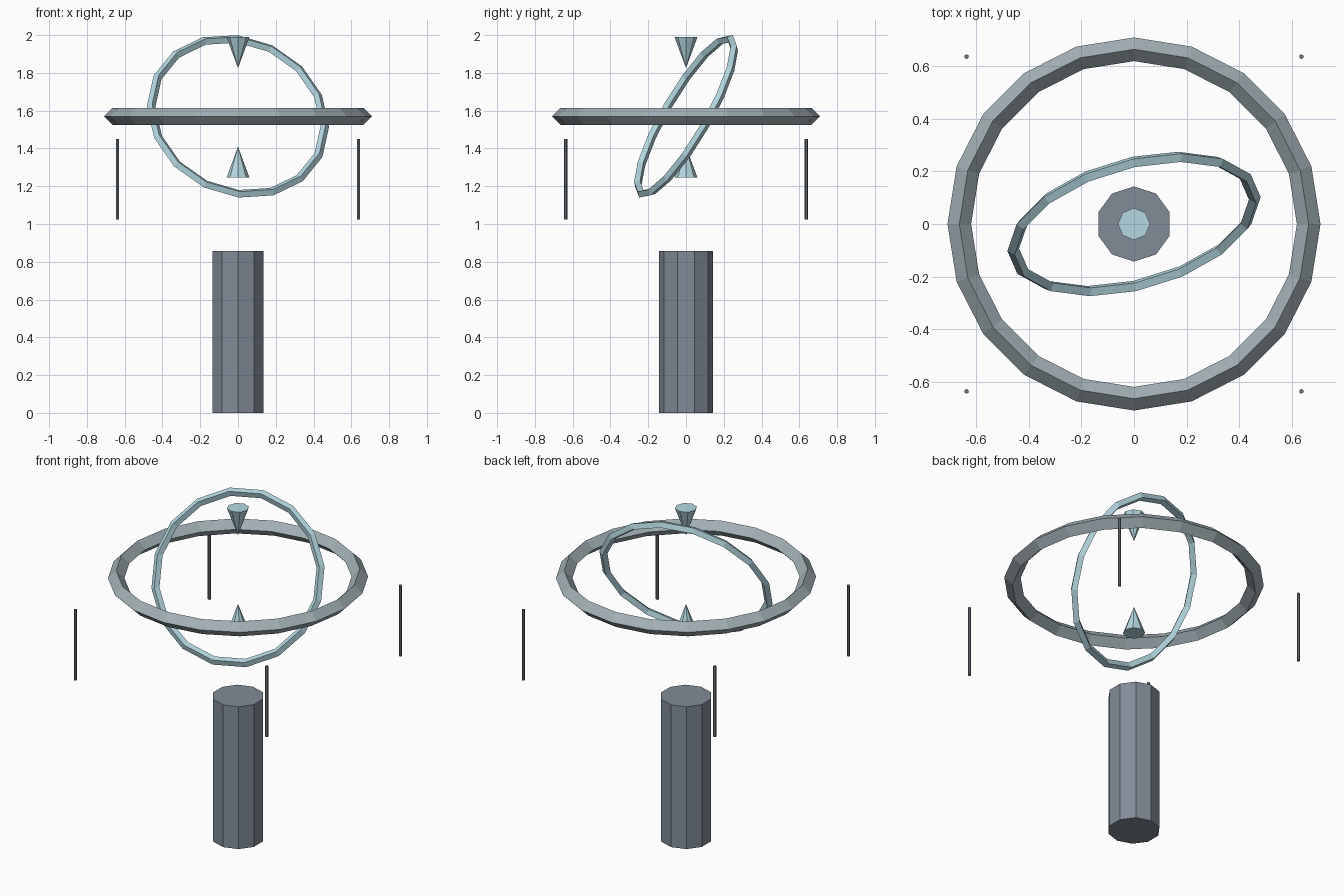
import bpy
from math import pi

if "Cube" in bpy.data.objects:
    bpy.data.objects.remove(bpy.data.objects["Cube"])


def material(name, rgb):
    m = bpy.data.materials.new(name)
    m.diffuse_color = (*rgb, 1)
    m.use_nodes = True
    m.node_tree.nodes["Principled BSDF"].inputs["Base Color"].default_value = m.diffuse_color
    return m


STONE = material("stone", (0.22, 0.26, 0.31))
METAL = material("metal", (0.36, 0.43, 0.46))
DARK = material("dark_metal", (0.16, 0.19, 0.22))
PALE = material("pale_blue", (0.46, 0.69, 0.76))


def finish(name, mat):
    ob = bpy.context.object
    ob.name = name
    ob.data.materials.append(mat)
    return ob


def ring(name, major, minor, segments, rotation, mat):
    # diamond cross-section hoop
    bpy.ops.mesh.primitive_torus_add(
        major_radius=major, minor_radius=minor, major_segments=segments,
        minor_segments=4, location=(0, 0, 1.57), rotation=rotation)
    return finish(name, mat)


def prism(name, sides, r_bottom, r_top, z0, z1, mat, x=0, y=0):
    bpy.ops.mesh.primitive_cone_add(
        vertices=sides, radius1=r_bottom, radius2=r_top, depth=z1 - z0,
        location=(x, y, (z0 + z1) / 2))
    return finish(name, mat)


# Central pillar
prism("pillar", 10, 0.143, 0.143, 0, 0.857, STONE)

# Floating hoops: level outer one, tilted inner one
ring("outer_ring", 0.665, 0.045, 20, (0, 0, 0), METAL)
ring("inner_ring", 0.473, 0.023, 16, (1.0, 0.45, 0), PALE)

# Spikes pointing at each other
prism("lower_spike", 8, 0.061, 0, 1.245, 1.41, PALE)
prism("upper_spike", 8, 0, 0.061, 1.825, 1.99, PALE)

# Thin corner rods
for sx in (-1, 1):
    for sy in (-1, 1):
        prism("corner_rod", 6, 0.009, 0.009, 1.025, 1.45, DARK,
              0.637 * sx, 0.637 * sy)
